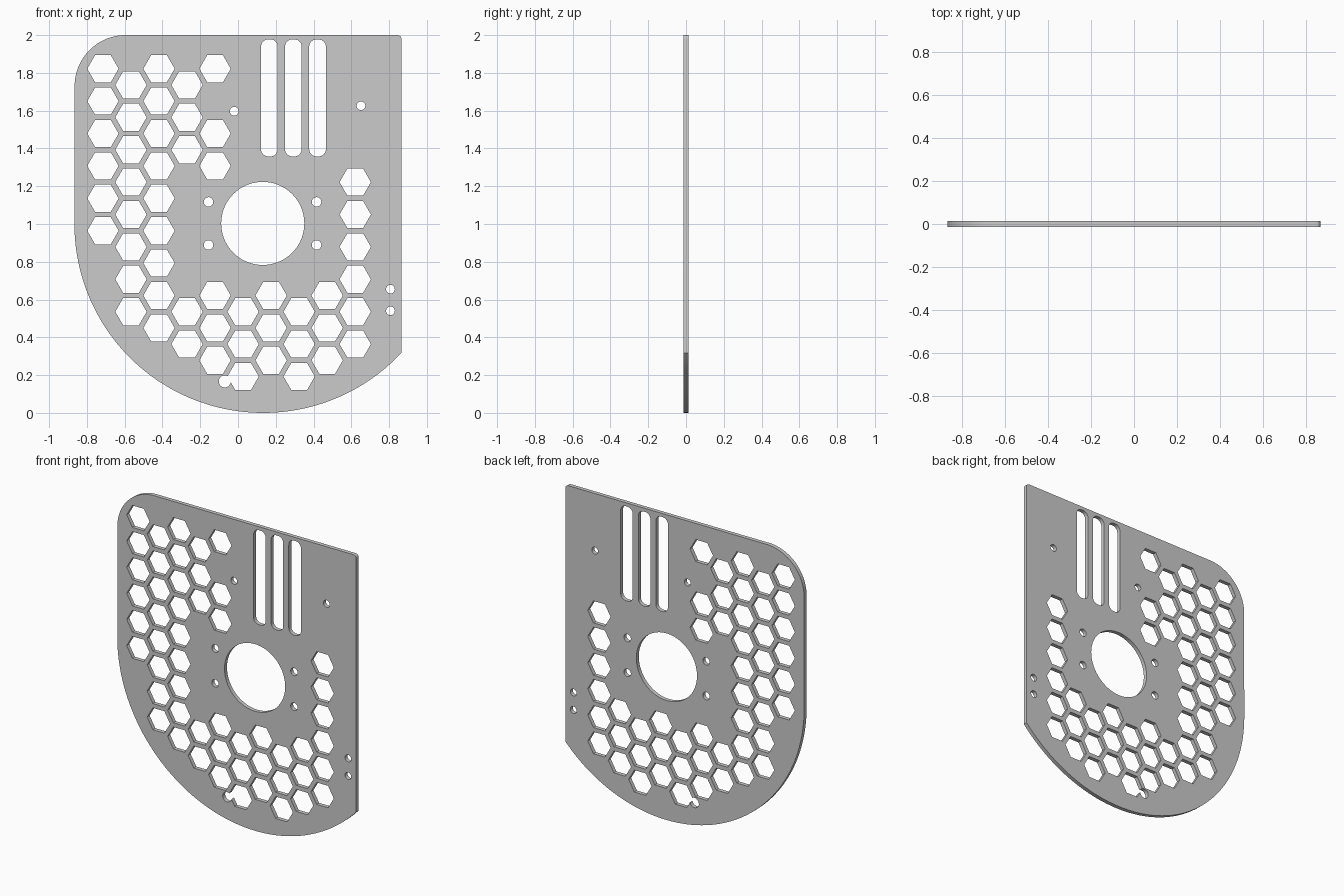
import bpy, bmesh
from math import pi, sin, cos, acos, atan2, radians
from mathutils import Vector, Matrix

if "Cube" in bpy.data.objects:
    bpy.data.objects.remove(bpy.data.objects["Cube"])

THICK = 0.026
W = 0.865            # half width of the plate
CX, CZ, R = 0.134, 1.0, 1.0   # big lower arc


def arc(x, z, r, a0, a1, n):
    return [(x + r * cos(a0 + (a1 - a0) * i / n), z + r * sin(a0 + (a1 - a0) * i / n))
            for i in range(n + 1)]


def circle(x, z, r, n=32):
    return arc(x, z, r, 0, 2 * pi, n)[:-1]


def rounded_rect(x0, x1, z0, z1, r):
    pts = []
    for x, z, q in ((x1 - r, z1 - r, 0), (x0 + r, z1 - r, 1),
                    (x0 + r, z0 + r, 2), (x1 - r, z0 + r, 3)):
        pts += arc(x, z, r, q * pi / 2, (q + 1) * pi / 2, 10)
    return pts


def notched_hex(pts, c, r):
    # hexagon whose left point is swallowed by a small round hole
    v, c = Vector(pts[3]), Vector(c)

    def leave(q):
        d, w = (Vector(q) - v).normalized(), v - c
        b = w.dot(d)
        p = v + d * (-b + (b * b - w.dot(w) + r * r) ** 0.5)
        return atan2(p.y - c.y, p.x - c.x)
    a0, a1 = leave(pts[2]), leave(pts[4])
    while a1 < a0:
        a1 += 2 * pi
    return pts[:3] + arc(c.x, c.y, r, a0, a1, 28) + pts[4:]


# Outer outline: square top right, rounded top left, big round bottom
a_end = 2 * pi - acos((W - CX) / R)
outline = arc(W - 0.02, 1.98, 0.02, 0, pi / 2, 6)
outline += arc(-W + 0.27, 1.73, 0.27, pi / 2, pi, 24)
outline += arc(CX, CZ, R, pi, a_end, 80)
loops = [outline]

# Motor opening and screw holes
loops.append(circle(0.131, 1.003, 0.22, 72))
for x in (-0.156, 0.416):
    for z in (0.889, 1.117):
        loops.append(circle(x, z, 0.025))
for x, z in ((-0.02, 1.597), (0.651, 1.626), (0.807, 0.655), (0.807, 0.54)):
    loops.append(circle(x, z, 0.023))

# Long slots
for x in (0.166, 0.293, 0.421):
    loops.append(rounded_rect(x - 0.044, x + 0.044, 1.358, 1.977, 0.038))

# Honeycomb vents: rows present in each column
columns = [range(6), range(8), range(9), (0, 1, 2, 7, 8), (0, 2, 3, 7, 8, 9),
           (7, 8, 9), (7, 8, 9), (7, 8, 9), (7, 8, 9), range(3, 9)]
for i, rows in enumerate(columns):
    for k in rows:
        x = -0.715 + 0.1484 * i
        z = 1.822 - 0.1715 * (k + 0.5 * (i % 2))
        pts = circle(x, z, 0.083, 6)
        if (i, k) == (5, 9):
            pts = notched_hex(pts, (-0.07, 0.167), 0.032)
        loops.append(pts)

# Filled and extruded profile
curve = bpy.data.curves.new("vent_plate", 'CURVE')
curve.dimensions = '2D'
curve.fill_mode = 'BOTH'
curve.extrude = THICK / 2
for pts in loops:
    s = curve.splines.new('POLY')
    s.points.add(len(pts) - 1)
    for p, (x, z) in zip(s.points, pts):
        p.co = (x, z, 0, 1)
    s.use_cyclic_u = True
plate = bpy.data.objects.new("vent_plate", curve)
bpy.context.collection.objects.link(plate)
bpy.context.view_layer.objects.active = plate
plate.select_set(True)
bpy.ops.object.convert(target='MESH')
plate = bpy.context.object

# Stand upright, weld caps to walls
bm = bmesh.new()
bm.from_mesh(plate.data)
bmesh.ops.remove_doubles(bm, verts=bm.verts, dist=0.0001)
bmesh.ops.transform(bm, matrix=Matrix.Rotation(pi / 2, 4, 'X'), verts=bm.verts)
bmesh.ops.recalc_face_normals(bm, faces=bm.faces)
bm.to_mesh(plate.data)
bm.free()
bpy.ops.object.shade_smooth_by_angle(angle=radians(30))
